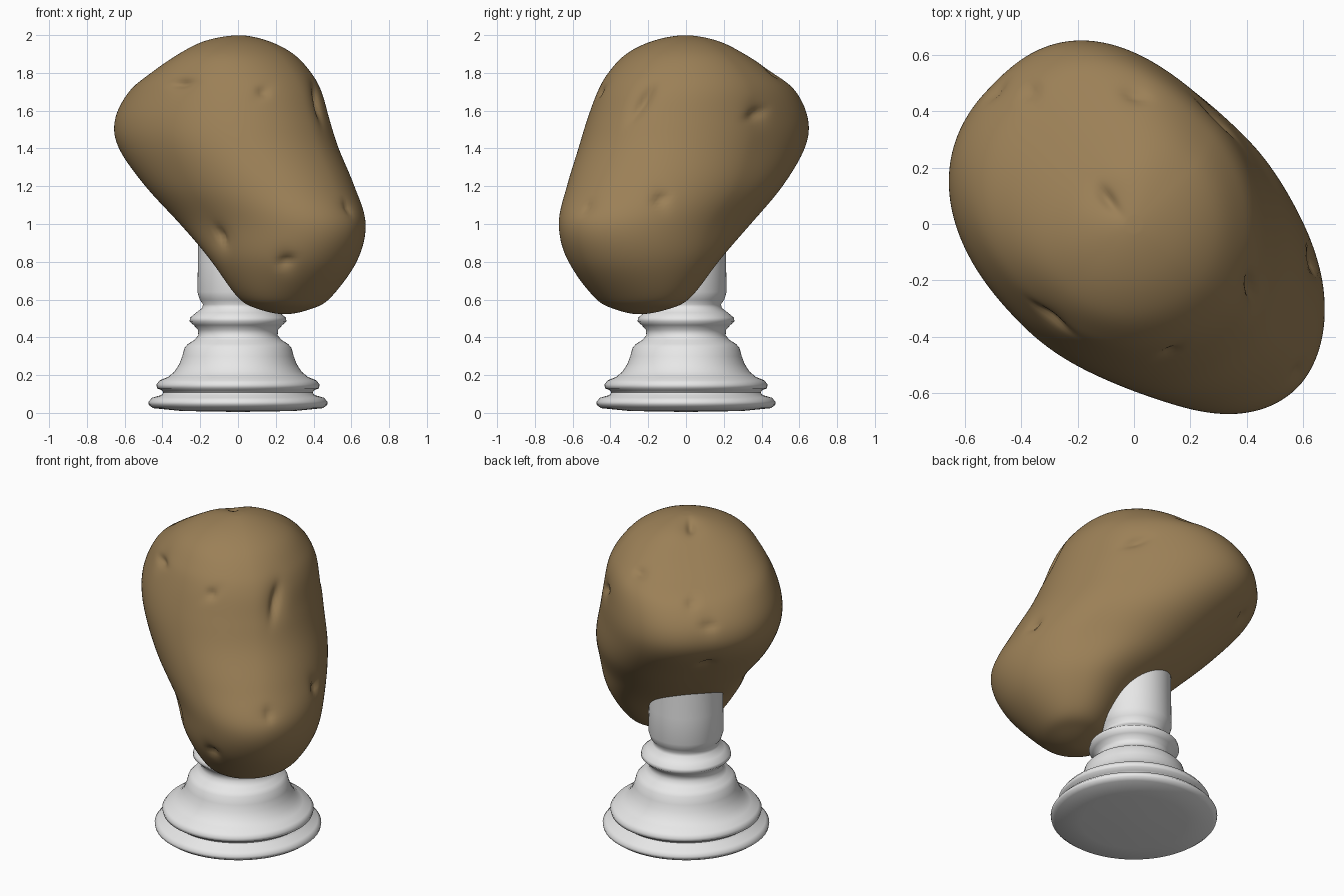
import bpy, bmesh, math
from mathutils import Vector

cube = bpy.data.objects.get("Cube")
if cube:
    bpy.data.objects.remove(cube, do_unlink=True)


def material(name, rgb):
    m = bpy.data.materials.new(name)
    m.use_nodes = True
    m.diffuse_color = (*rgb, 1)
    bsdf = m.node_tree.nodes["Principled BSDF"]
    bsdf.inputs["Base Color"].default_value = (*rgb, 1)
    bsdf.inputs["Roughness"].default_value = 0.6
    return m


def loft(bm, rings):
    """Bridge closed rings of points and close both ends."""
    loops = [[bm.verts.new(p) for p in ring] for ring in rings]
    n = len(loops[0])
    for a, b in zip(loops, loops[1:]):
        for i in range(n):
            j = (i + 1) % n
            bm.faces.new((a[i], a[j], b[j], b[i]))
    bm.faces.new(loops[0])
    bm.faces.new(loops[-1])
    bmesh.ops.recalc_face_normals(bm, faces=bm.faces)


def finish(bm, name, mat, angle):
    mesh = bpy.data.meshes.new(name)
    bm.to_mesh(mesh)
    bm.free()
    obj = bpy.data.objects.new(name, mesh)
    bpy.context.collection.objects.link(obj)
    mesh.materials.append(mat)
    bpy.ops.object.select_all(action='DESELECT')
    obj.select_set(True)
    bpy.context.view_layer.objects.active = obj
    bpy.ops.object.shade_smooth_by_angle(angle=math.radians(angle))
    return obj


def spline(points, steps):
    """Catmull-Rom samples through tuples; first and last are guides."""
    out = []
    for p0, p1, p2, p3 in zip(points, points[1:], points[2:], points[3:]):
        for s in range(steps):
            t = s / steps
            out.append([b + 0.5 * t * (c - a + t * (2*a - 5*b + 4*c - d + t * (3*(b - c) + d - a)))
                        for a, b, c, d in zip(p0, p1, p2, p3)])
    return out


brown = material("potato brown", (0.33, 0.216, 0.095))
white = material("plaster white", (0.8, 0.8, 0.8))

# Potato: horizontal slices leaning along the front-left diagonal
# height, offset along lean, then reach to the front, back, left and right
slices = [
    (0.522, 0.35, 0, 0, 0, 0),
    (0.55, 0.345, 0.13, 0.12, 0.16, 0.14),
    (0.61, 0.335, 0.24, 0.20, 0.28, 0.25),
    (0.8, 0.30, 0.455, 0.31, 0.40, 0.36),
    (1.0, 0.25, 0.57, 0.515, 0.45, 0.405),
    (1.2, 0.10, 0.62, 0.585, 0.495, 0.485),
    (1.4, 0, 0.60, 0.67, 0.49, 0.53),
    (1.55, -0.05, 0.585, 0.65, 0.48, 0.525),
    (1.7, -0.05, 0.525, 0.56, 0.455, 0.475),
    (1.8, -0.03, 0.44, 0.42, 0.40, 0.42),
    (1.9, 0, 0.305, 0.275, 0.30, 0.325),
    (1.97, 0, 0.165, 0.15, 0.16, 0.18),
    (2.0, 0, 0, 0, 0, 0),
]


def mirrored(inner):
    return (*inner[:2], *(-r for r in inner[2:]))


def power(value, exponent):
    return math.copysign(abs(value) ** exponent, value)


path = [mirrored(slices[1]), *slices, mirrored(slices[-2])]
lean = Vector((1, -1, 0)).normalized()
across = Vector((1, 1, 0)).normalized()
SIDES = 160
# corner roundness by (front, left): below 1 is squarer, above 1 is leaner
roundness = {(True, True): 1.08, (True, False): 0.98, (False, True): 0.79, (False, False): 0.87}
rings = []
for z, offset, *radii in spline(path, 9):
    front, back, left, right = (max(r, 0.002) for r in radii)
    ring = []
    for i in range(SIDES):
        c = math.cos(math.tau * (i + 0.5) / SIDES)
        s = math.sin(math.tau * (i + 0.5) / SIDES)
        e = roundness[c > 0, s > 0]
        ring.append(lean * (offset + (front if c > 0 else back) * power(c, e))
                    + across * (left if s > 0 else right) * power(s, e) + Vector((0, 0, z)))
    rings.append(ring)
bm = bmesh.new()
loft(bm, rings)
for _ in range(4):
    bmesh.ops.smooth_vert(bm, verts=bm.verts, factor=0.5,
                          use_axis_x=True, use_axis_y=True, use_axis_z=True)
bm.normal_update()

# Potato eyes: place, crease direction, length, depth
eyes = [
    ((-0.1, 0.09, 2), (1, -1.3, 0), 0.08, 0.03),
    ((0, 0.46, 1.8), (1, -0.5, 0), 0.05, 0.02),
    ((-0.4, 0.5, 1.75), (1, 0.3, 0), 0.03, 0.02),
    ((0.32, 0.38, 1.58), (-1, 1, 0.5), 0.07, 0.03),
    ((0.42, -0.23, 1.66), (0, 0.5, 1), 0.12, 0.04),
    ((0.6, -0.15, 1.13), (0, 1, 0.4), 0.04, 0.03),
    ((0.14, -0.5, 1.73), (1, 0, -1), 0.03, 0.02),
    ((-0.31, -0.35, 1.75), (1, -0.7, 0), 0.07, 0.03),
    ((-0.09, -0.45, 0.94), (1, 0, -1), 0.07, 0.035),
    ((0.26, -0.6, 0.8), (1, 0, 0.4), 0.05, 0.03),
    ((0.6, -0.55, 1.1), (0, 0, 1), 0.04, 0.02),
    ((-0.47, 0.47, 1.6), (1, 1, 0), 0.04, 0.02),
    ((-0.42, 0.42, 1.35), (1, 1, 0.3), 0.04, 0.025),
]
shift = {}
for place, along, length, depth in eyes:
    place = Vector(place)
    centre = min(bm.verts, key=lambda v: (v.co - place).length_squared)
    along = Vector(along).normalized()
    for v in bm.verts:
        d = v.co - centre.co
        if d.length < 0.3:
            s = d.dot(along)
            w = math.sqrt(max(d.length_squared - s * s, 0))
            amount = depth * math.exp(-(s / length) ** 2) * (
                0.6 * math.exp(-(w / 0.022) ** 2) + 0.4 * math.exp(-(w / 0.06) ** 2))
            shift[v] = shift.get(v, Vector()) - centre.normal * amount
for v, d in shift.items():
    v.co += d
finish(bm, "potato", brown, 80)

# Pedestal: turned base with stepped foot, waist, collar and post
profile = [
    (0.002, 0.005), (0.3, 0.01), (0.45, 0.025), (0.472, 0.042), (0.475, 0.058), (0.455, 0.08),
    (0.405, 0.095), (0.395, 0.108), (0.405, 0.12), (0.428, 0.13), (0.432, 0.15), (0.415, 0.172),
    (0.37, 0.19), (0.335, 0.22), (0.31, 0.26), (0.295, 0.3), (0.283, 0.345), (0.265, 0.365),
    (0.232, 0.385), (0.21, 0.41), (0.212, 0.44), (0.235, 0.465), (0.257, 0.485),
    (0.253, 0.505), (0.222, 0.53), (0.19, 0.555), (0.185, 0.575), (0.203, 0.6),
    (0.215, 0.64), (0.212, 0.8), (0.21, 1.05), (0.002, 1.05),
]
bm = bmesh.new()
loft(bm, [[Vector((r * math.cos(a), r * math.sin(a), z))
           for a in (math.tau * i / 64 for i in range(64))] for r, z in profile])
finish(bm, "pedestal", white, 75)
